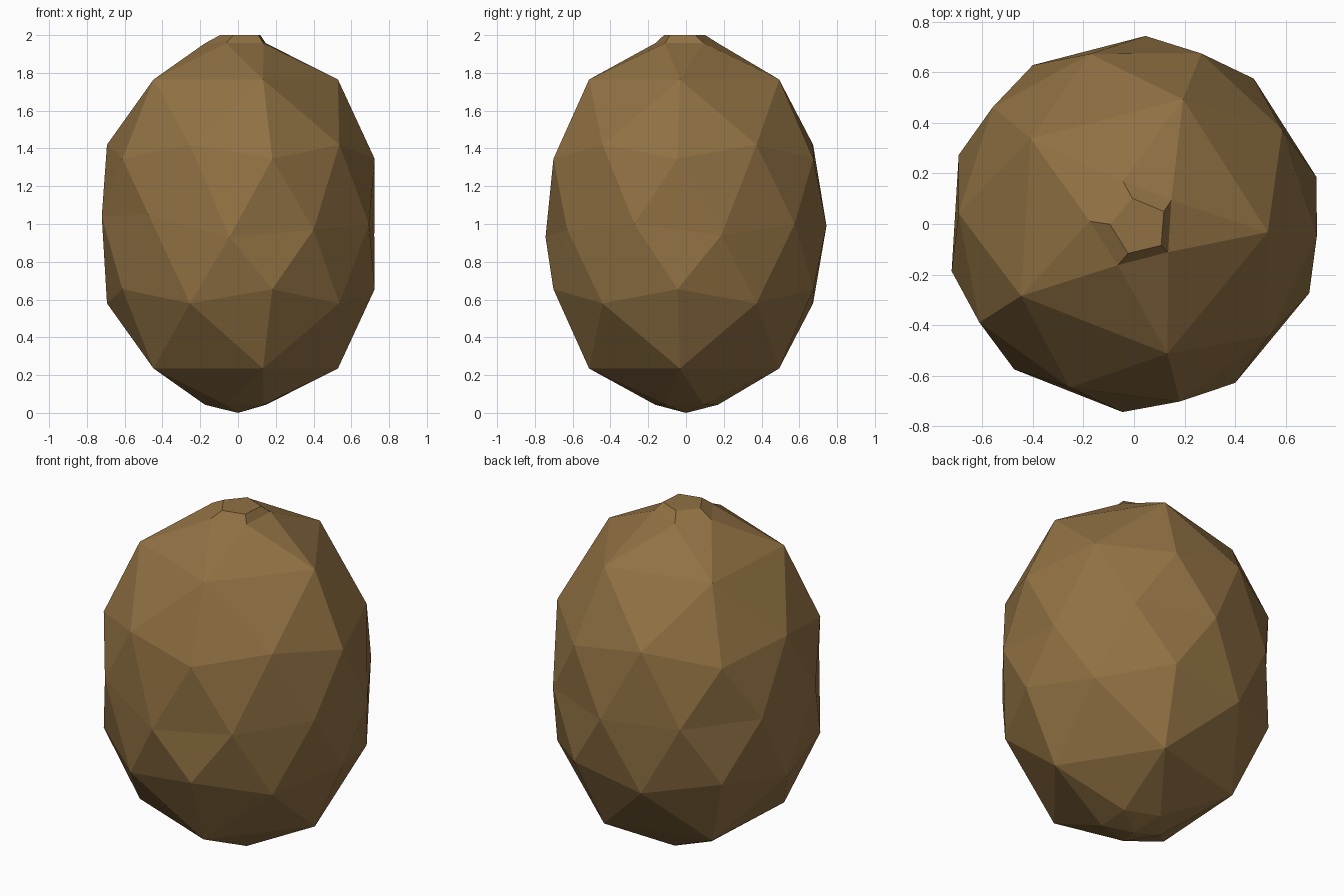
import bpy, bmesh, math

if "Cube" in bpy.data.objects:
    bpy.data.objects.remove(bpy.data.objects["Cube"])

brown = bpy.data.materials.new("fuzzy brown")
brown.diffuse_color = (0.28, 0.165, 0.056, 1)
brown.use_nodes = True
brown.node_tree.nodes["Principled BSDF"].inputs["Base Color"].default_value = brown.diffuse_color

TURN = -3.5  # small twist of the whole fruit, degrees


def ring(bm, count, offset, radii, heights, cx=0.0, cy=0.0):
    """Ring of vertices; radii and heights repeat around it."""
    out = []
    for k in range(count):
        a = math.radians(TURN + offset + 360 / count * k)
        r, z = radii[k % len(radii)], heights[k % len(heights)]
        out.append(bm.verts.new((cx + r * math.cos(a), cy + r * math.sin(a), z)))
    return out


def finish(bm, name):
    bmesh.ops.recalc_face_normals(bm, faces=bm.faces)
    mesh = bpy.data.meshes.new(name)
    bm.to_mesh(mesh)
    bm.free()
    mesh.materials.append(brown)
    obj = bpy.data.objects.new(name, mesh)
    bpy.context.collection.objects.link(obj)


# fruit body: faceted egg, both halves built from the waist outwards
bm = bmesh.new()
waist = ring(bm, 10, 18, [0.745],
             [0.94, 1.0, 0.99, 1.0, 1.01, 1.04, 1.05, 0.93, 0.97, 1.0])
for s in (1, -1):
    belly = ring(bm, 10, 0, [0.725, 0.695], [1 + s * 0.345, 1 + s * 0.42])
    shoulder = ring(bm, 5, 0, [0.53], [1 + s * 0.765])
    rim = ring(bm, 5, 36, [0.175], [1 + s * 0.957])
    for k in range(10):
        n = (k + 1) % 10
        bm.faces.new((waist[k], belly[k], belly[n]))
        bm.faces.new((waist[k], waist[n], belly[n]))
    for i in range(5):
        n = (i + 1) % 5
        bm.faces.new((shoulder[i], belly[2 * i - 1], belly[2 * i]))
        bm.faces.new((shoulder[i], belly[2 * i], belly[2 * i + 1]))
        bm.faces.new((shoulder[i], belly[2 * i + 1], shoulder[n]))
        bm.faces.new((shoulder[i], shoulder[n], rim[i]))
        bm.faces.new((shoulder[n], rim[i], rim[n]))
    # stub on top, shallow point underneath
    if s > 0:
        cap = ring(bm, 5, 35, [0.115], [2.0], 0.02, -0.01)
        for i in range(5):
            n = (i + 1) % 5
            bm.faces.new((rim[i], rim[n], cap[n], cap[i]))
        bm.faces.new(cap)
    else:
        tip = bm.verts.new((0, 0, 0))
        for i in range(5):
            bm.faces.new((rim[i], rim[(i + 1) % 5], tip))
finish(bm, "fruit_body")
